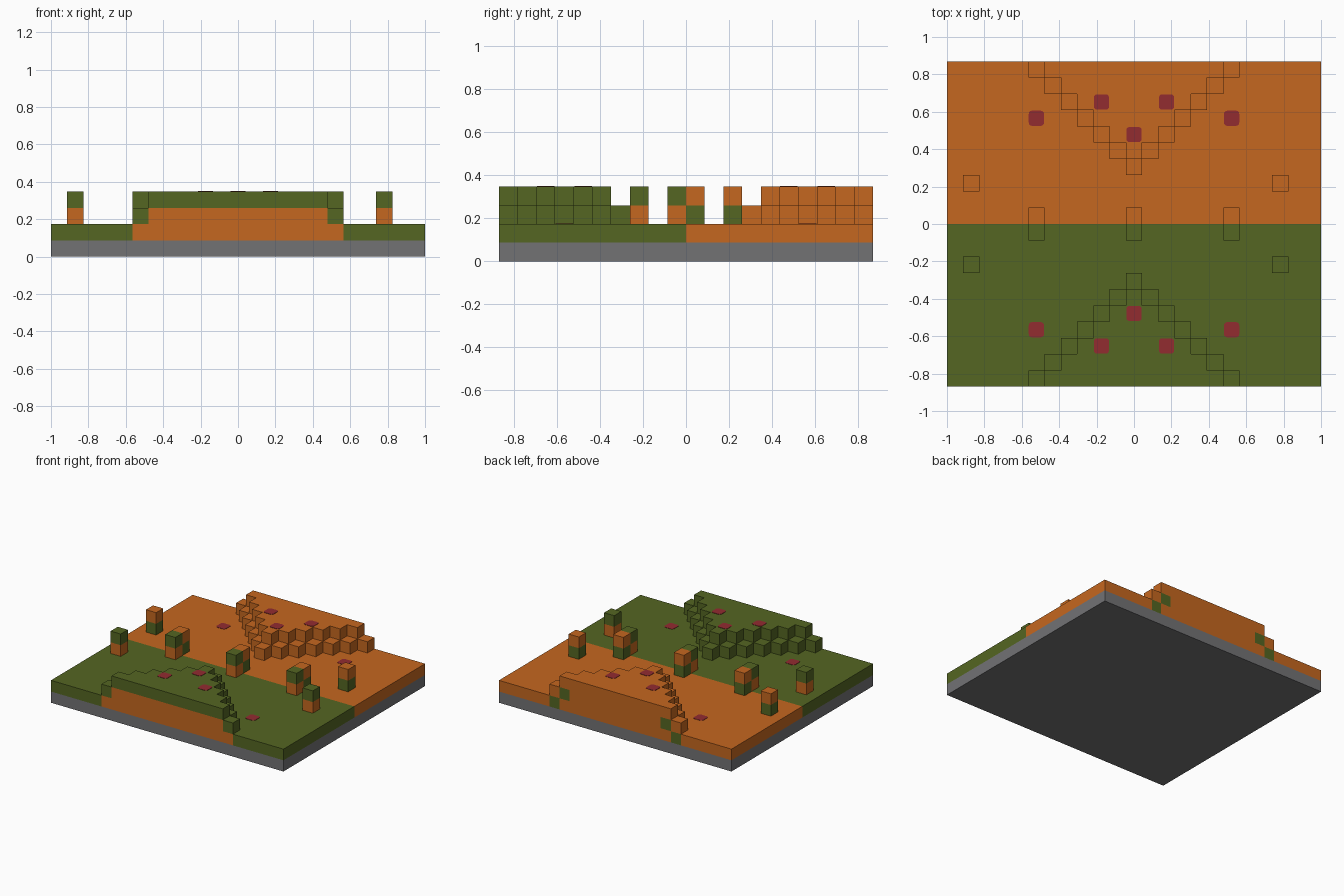
import bpy
import bmesh
from mathutils import Vector, Matrix

if "Cube" in bpy.data.objects:
    bpy.data.objects.remove(bpy.data.objects["Cube"], do_unlink=True)

U = 2 / 23          # edge of one block
GREY, GREEN, ORANGE, RED = range(4)


def material(name, color):
    m = bpy.data.materials.new(name)
    m.use_nodes = True
    m.diffuse_color = (*color, 1)
    m.node_tree.nodes["Principled BSDF"].inputs["Base Color"].default_value = (*color, 1)
    return m


MATS = [
    material("stone grey", (0.17, 0.17, 0.175)),
    material("moss green", (0.089, 0.133, 0.016)),
    material("clay orange", (0.56, 0.136, 0.014)),
    material("dark red", (0.29, 0.025, 0.03)),
]


def row(j):
    """Distance of a block row from the middle line, counted from one."""
    return -j if j < 0 else j + 1


def block_color(i, j, k):
    own, other = (GREEN, ORANGE) if j < 0 else (ORANGE, GREEN)
    if k == 0:
        return GREY
    if row(j) == 10 and k < 3:               # outer walls under the hills
        depth = abs(i) + k
        if (j < 0 and depth <= 7) or (j > 0 and depth == 7):
            return other
    if k == 2 and row(j) < 4:                # lower half of the pillars
        return other
    return own


def finish(name, bm):
    mesh = bpy.data.meshes.new(name)
    bm.to_mesh(mesh)
    bm.free()
    for m in MATS:
        mesh.materials.append(m)
    obj = bpy.data.objects.new(name, mesh)
    bpy.context.collection.objects.link(obj)
    return obj


def build_blocks(name, cells, merge=True):
    """Make the outer skin of a set of blocks, leaving out covered faces."""
    bm = bmesh.new()
    for cell in sorted(cells):
        c = Vector(cell)
        center = Vector((c.x, c.y + 0.5, c.z + 0.5))
        for axis in range(3):
            for sign in (-1, 1):
                n = Vector((0, 0, 0))
                n[axis] = sign
                if tuple(int(v) for v in c + n) in filled:
                    continue
                a = Vector((0, 0, 0))
                a[(axis + 1) % 3] = 0.5
                b = n.cross(a)
                mid = center + n * 0.5
                corners = (mid - a - b, mid + a - b, mid + a + b, mid - a + b)
                face = bm.faces.new([bm.verts.new(p * U) for p in corners])
                face.material_index = block_color(*cell)
    bmesh.ops.remove_doubles(bm, verts=bm.verts, dist=U / 100)
    if merge:
        bmesh.ops.dissolve_limit(bm, angle_limit=0.01, verts=bm.verts,
                                 edges=bm.edges, delimit={'MATERIAL'})
    return finish(name, bm)


# Block layout of every part
columns, rows = range(-11, 12), range(-10, 10)
parts = {
    "stone_base": {(i, j, 0) for i in columns for j in rows},
    "ground": {(i, j, 1) for i in columns for j in rows},
}
for side, test in (("front", lambda j: j < 0), ("back", lambda j: j >= 0)):
    # Stepped triangular hill, two blocks high
    parts[side + "_hill"] = {(i, j, k) for i in columns for j in rows for k in (2, 3)
                             if test(j) and abs(i) <= row(j) - k - 2}
    # Single corner pillars
    j = -3 if side == "front" else 2
    for end, i in (("right", -10), ("left", 9)):
        parts[f"{side}_{end}_pillar"] = {(i, j, k) for k in (2, 3)}
# Double pillars on the middle line
for end, i in (("right", -6), ("middle", 0), ("left", 6)):
    parts[end + "_double_pillar"] = {(i, j, k) for j in (-1, 0) for k in (2, 3)}

filled = set().union(*parts.values())
for name, cells in parts.items():
    build_blocks(name, cells, merge=name != "ground")


# Rounded red spots lying on the hills and the ground
def spot(name, x, y, top):
    bm = bmesh.new()
    size = Matrix.Diagonal((0.082, 0.082, 0.003, 1))
    place = Matrix.Translation((x * U, y * U, top * U + 0.001))
    bmesh.ops.create_cube(bm, size=1, matrix=place @ size)
    upright = [e for e in bm.edges
               if abs(e.verts[0].co.z - e.verts[1].co.z) > 0.001]
    bmesh.ops.bevel(bm, geom=upright, offset=0.018, segments=3,
                    profile=0.5, affect='EDGES')
    for f in bm.faces:
        f.material_index = RED
    finish(name, bm)


for side, sign in (("front", -1), ("back", 1)):
    spot(side + "_middle_spot", 0, sign * 5.5, 4)
    for end, mirror in (("right", -1), ("left", 1)):
        spot(f"{side}_{end}_hill_spot", mirror * 2, sign * 7.5, 4)
        spot(f"{side}_{end}_ground_spot", mirror * 6, sign * 6.5, 2)
